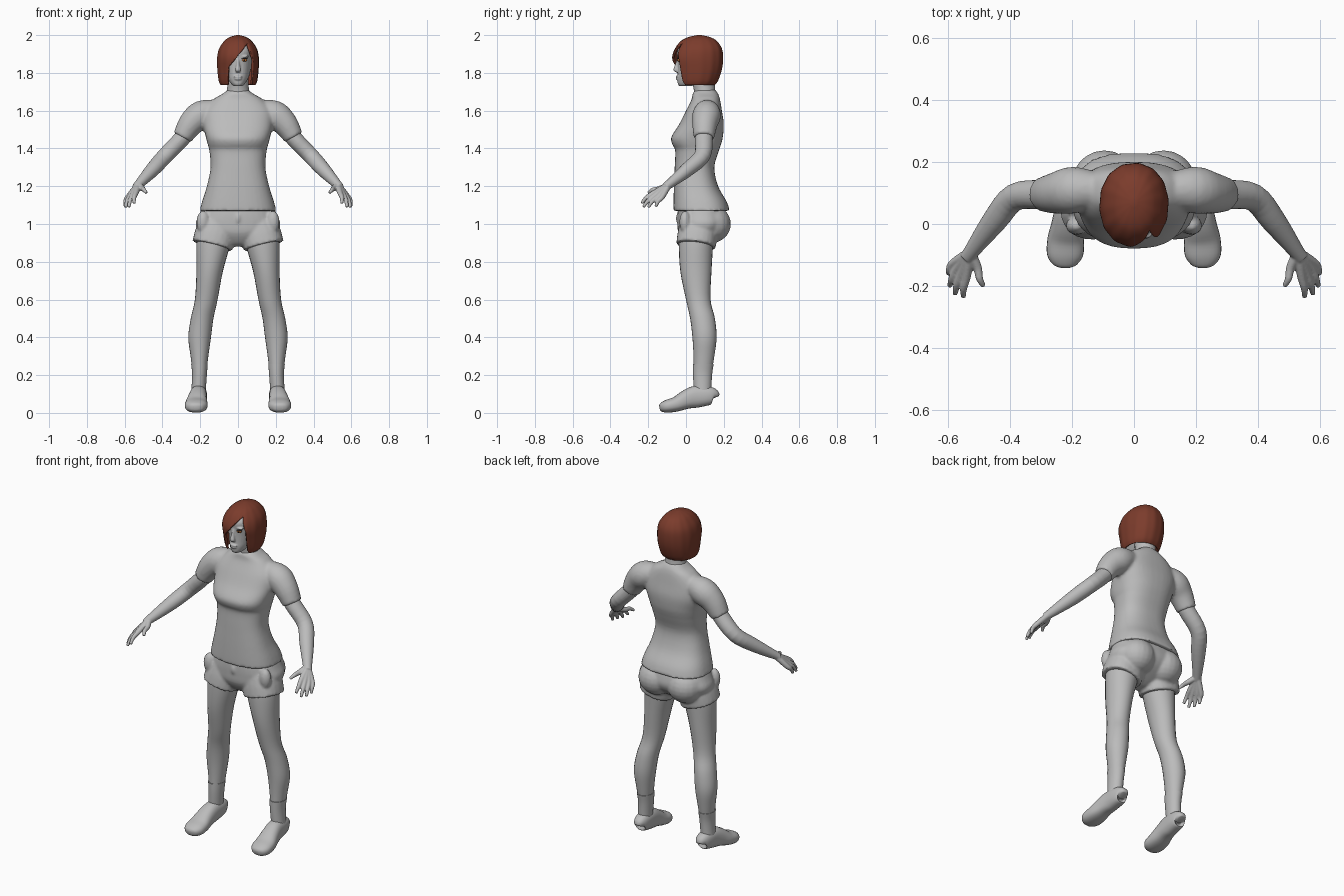
import bpy, bmesh, math
from mathutils import Vector, Matrix

cube = bpy.data.objects.get("Cube")
if cube:
    bpy.data.objects.remove(cube, do_unlink=True)


def material(name, rgb):
    m = bpy.data.materials.new(name)
    m.use_nodes = True
    m.diffuse_color = (*rgb, 1)
    m.node_tree.nodes["Principled BSDF"].inputs["Base Color"].default_value = (*rgb, 1)
    return m


GRAY = material("plain gray", (0.5, 0.5, 0.5))
RED = material("auburn hair", (0.2, 0.045, 0.025))
AMBER = material("amber eye", (0.7, 0.22, 0.04))
DARK = material("dark lash", (0.03, 0.02, 0.02))
X, Y, Z = Vector((1, 0, 0)), Vector((0, 1, 0)), Vector((0, 0, 1))


def level(z, half, front, back, cx=0):
    """Level ring: half width, front and back depth."""
    return (cx, (front + back) / 2, z, half, (back - front) / 2)


def spline(rings, sub):
    """Smooth interpolation between rings."""
    out, n = [], len(rings)
    for i in range(n - 1):
        q = [rings[max(0, min(n - 1, i + k))] for k in (-1, 0, 1, 2)]
        for s in range(sub):
            t = s / sub
            out.append([b + t * (c - a) / 2 + t * t * (2 * a - 5 * b + 4 * c - d) / 2
                        + t ** 3 * (3 * b - a - 3 * c + d) / 2 for a, b, c, d in zip(*q)])
    return out + [list(rings[-1])]


def loft(bm, rings, ref=None, power=2.0, seg=24, sub=4, side=1, wave=0.0):
    """Skin rings (x, y, z, a, b); with ref they stand across the path."""
    path = spline([(r[0] * side, *r[1:]) for r in rings], sub)
    loops = []
    for i, (x, y, z, a, b) in enumerate(path):
        u, v = X, Y
        if ref:
            t = Vector(path[min(i + 1, len(path) - 1)][:3]) - Vector(path[max(i - 1, 0)][:3])
            u = t.cross(ref).normalized()
            v = u.cross(t.normalized())
        loop = []
        for k in range(seg):
            ang = 2 * math.pi * k / seg
            c, s = math.cos(ang), math.sin(ang)
            w = 1 + wave * math.sin(14 * ang)
            p = u * math.copysign(abs(c) ** (2 / power), c) * a * w
            p += v * math.copysign(abs(s) ** (2 / power), s) * b * w
            loop.append(bm.verts.new(Vector((x, y, z)) + p))
        loops.append(loop)
    for l0, l1 in zip(loops, loops[1:]):
        for k in range(seg):
            j = (k + 1) % seg
            bm.faces.new((l0[k], l0[j], l1[j], l1[k]))
    bm.faces.new(loops[0])
    bm.faces.new(loops[-1])


def ball(bm, center, radii):
    bmesh.ops.create_uvsphere(bm, u_segments=20, v_segments=12, radius=1,
                              matrix=Matrix.Translation(center) @ Matrix.Diagonal((*radii, 1)))


def finish(name, bm, mat, voxel=None, smooth=3, mirror=False):
    bmesh.ops.recalc_face_normals(bm, faces=bm.faces)
    for f in bm.faces:
        f.smooth = True
    me = bpy.data.meshes.new(name)
    bm.to_mesh(me)
    bm.free()
    me.materials.append(mat)
    me.set_sharp_from_angle(angle=math.radians(50))
    ob = bpy.data.objects.new(name, me)
    bpy.context.collection.objects.link(ob)
    if voxel:
        r = ob.modifiers.new("fuse", "REMESH")
        r.mode, r.voxel_size, r.use_smooth_shade = "VOXEL", voxel, True
        s = ob.modifiers.new("soften", "SMOOTH")
        s.factor, s.iterations = 0.5, smooth
    if mirror:
        ob.modifiers.new("mirror", "MIRROR")
    return ob


# Shirt: torso fused with two sleeves
bm = bmesh.new()
loft(bm, [level(*r) for r in (
    (1.71, .055, .05, .155), (1.69, .08, .035, .17), (1.66, .13, .03, .18),
    (1.6, .18, 0, .19), (1.53, .185, -.035, .2), (1.46, .17, -.078, .195),
    (1.42, .16, -.072, .185), (1.39, .152, -.057, .175), (1.3, .145, -.06, .15),
    (1.2, .165, -.064, .17), (1.12, .19, -.066, .215), (1.07, .203, -.066, .232))],
    power=2.5, seg=40)
for side in (1, -1):
    loft(bm, [(.1, .11, 1.61, .05, .05), (.19, .11, 1.58, .075, .075),
              (.25, .1, 1.53, .067, .067), (.295, .095, 1.458, .055, .052)], ref=Z, side=side)
finish("shirt", bm, GRAY, voxel=.009, smooth=4)

# Shorts: pelvis, seat and short legs
bm = bmesh.new()
loft(bm, [level(*r) for r in (
    (1.1, .185, -.04, .2), (1.05, .206, -.045, .215), (1.0, .224, -.045, .22),
    (.95, .2, -.04, .19), (.9, .1, -.01, .12), (.88, .04, .02, .08))], power=2.3, seg=40)
for side in (1, -1):
    loft(bm, [(.105, .07, 1.0, .1, .1), (.122, .06, .94, .108, .105),
              (.136, .053, .885, .108, .105)], ref=Y, power=2.3, side=side)
    ball(bm, (side * .095, .135, 1.0), (.105, .103, .1))
    ball(bm, (side * .185, -.005, 1.01), (.035, .03, .06))
ball(bm, (0, -.045, 1.03), (.012, .01, .025))
finish("shorts", bm, GRAY, voxel=.008)

# Legs and socks
bm = bmesh.new()
loft(bm, [level(*r) for r in (
    (1.0, .085, -.03, .15, .12), (.9, .09, -.038, .144, .13), (.75, .07, -.03, .135, .15),
    (.6, .06, 0, .13, .168), (.5, .06, .022, .153, .19), (.4, .06, .034, .162, .203),
    (.3, .047, .04, .15, .204), (.2, .036, .042, .134, .204), (.1, .035, .047, .128, .21))])
finish("legs", bm, GRAY, mirror=True)
bm = bmesh.new()
loft(bm, [level(*r) for r in (
    (.26, .044, .036, .147, .204), (.2, .039, .037, .138, .204), (.1, .038, .043, .133, .21))])
finish("socks", bm, GRAY, mirror=True)

# Shoes, heel to toe
bm = bmesh.new()
loft(bm, [(.205, .152, .08, .02, .022), (.205, .145, .087, .035, .042),
          (.207, .11, .09, .043, .052), (.21, .05, .085, .046, .058),
          (.215, 0, .07, .051, .05), (.22, -.05, .047, .059, .04),
          (.222, -.1, .035, .058, .034), (.222, -.13, .029, .039, .024),
          (.222, -.14, .027, .016, .012)], ref=Z, power=2.4)
finish("shoes", bm, GRAY, mirror=True)

# Arms with fused hand and fingers
bm = bmesh.new()
loft(bm, [(.24, .1, 1.53, .04, .04), (.295, .095, 1.455, .047, .044),
          (.385, .086, 1.362, .044, .042), (.45, .01, 1.29, .04, .038),
          (.525, -.09, 1.21, .025, .024), (.54, -.11, 1.195, .024, .02)], ref=Z)
wrist = Vector((.528, -.092, 1.207))
fingers = [((.54, -.168, 1.165), (.55, -.235, 1.11)), ((.555, -.156, 1.158), (.577, -.226, 1.09)),
           ((.57, -.142, 1.15), (.594, -.2, 1.088)), ((.583, -.127, 1.142), (.598, -.16, 1.092)),
           ((.505, -.14, 1.187), (.485, -.2, 1.165))]
for knuckle, tip in fingers:
    k, t = Vector(knuckle), Vector(tip)
    bend = k.lerp(t, .55) + Vector((.004, -.003, .006))
    loft(bm, [(*p, r, r) for p, r in
              ((wrist, .018), (k, .0145), (bend, .0115), (t, .008))], ref=Z, seg=12)
finish("arms", bm, GRAY, voxel=.004, smooth=2, mirror=True)

# Neck
bm = bmesh.new()
loft(bm, [level(*r) for r in (
    (1.62, .075, .04, .17), (1.7, .06, .042, .156), (1.75, .055, .035, .152), (1.82, .055, .03, .15))])
finish("neck", bm, GRAY)

# Head with nose, lips and brows
bm = bmesh.new()
loft(bm, [level(*r) for r in (
    (1.73, .022, -.035, .03), (1.742, .036, -.043, .06), (1.77, .054, -.045, .11),
    (1.8, .064, -.043, .14), (1.84, .071, -.043, .155), (1.88, .077, -.045, .165),
    (1.92, .077, -.045, .165), (1.96, .055, -.01, .14), (1.975, .03, .02, .11))],
    power=2.2, seg=32)
loft(bm, [(0, -.036, 1.88, .009, .01), (0, -.046, 1.845, .009, .012),
          (0, -.054, 1.815, .015, .013), (0, -.046, 1.803, .01, .008)], seg=16)
ball(bm, (0, -.044, 1.78), (.023, .011, .006))
ball(bm, (0, -.043, 1.768), (.02, .011, .007))
for side in (1, -1):
    ball(bm, (side * .035, -.034, 1.887), (.024, .013, .007))
finish("head", bm, GRAY, voxel=.004, smooth=2)

# Eyes, pupils and lashes
for name, mat, place, size in (
        ("eyes", AMBER, (.034, -.036, 1.867), (.014, .009, .007)),
        ("pupils", DARK, (.034, -.044, 1.867), (.004, .003, .005)),
        ("lashes", DARK, (.035, -.038, 1.875), (.018, .009, .003))):
    bm = bmesh.new()
    ball(bm, place, size)
    finish(name, bm, mat, mirror=True)

# Bobbed hair: a shell with a swept opening for the face
bm = bmesh.new()
loft(bm, [level(*r) for r in (
    (1.735, .092, -.04, .152), (1.76, .102, -.05, .17), (1.82, .109, -.062, .19),
    (1.88, .11, -.073, .196), (1.93, .099, -.057, .189), (1.97, .071, -.025, .162),
    (1.99, .042, .015, .125), (2.0, .008, .06, .08))], power=2.15, seg=84, wave=.008)
bm.normal_update()
bm.faces.ensure_lookup_table()
bmesh.ops.delete(bm, geom=[bm.faces[-2]], context="FACES")
opening = [(.05, 1.955), (.08, 1.87), (.074, 1.7), (-.055, 1.7), (-.05, 1.83)]
planes = []
for (x0, z0), (x1, z1) in zip(opening, opening[1:] + opening[:1]):
    co, no = Vector((x0, 0, z0)), Vector((z1 - z0, 0, x0 - x1))
    planes.append((co, no))
    bmesh.ops.bisect_plane(bm, geom=bm.verts[:] + bm.edges[:] + bm.faces[:],
                           plane_co=co, plane_no=no)
gone = []
for f in bm.faces:
    c = f.calc_center_median()
    if c.y < .03 and all((c - co).dot(no) > 0 for co, no in planes):
        gone.append(f)
bmesh.ops.delete(bm, geom=gone, context="FACES")
hair = finish("hair", bm, RED)
shell = hair.modifiers.new("thickness", "SOLIDIFY")
shell.thickness, shell.offset = .012, -1
